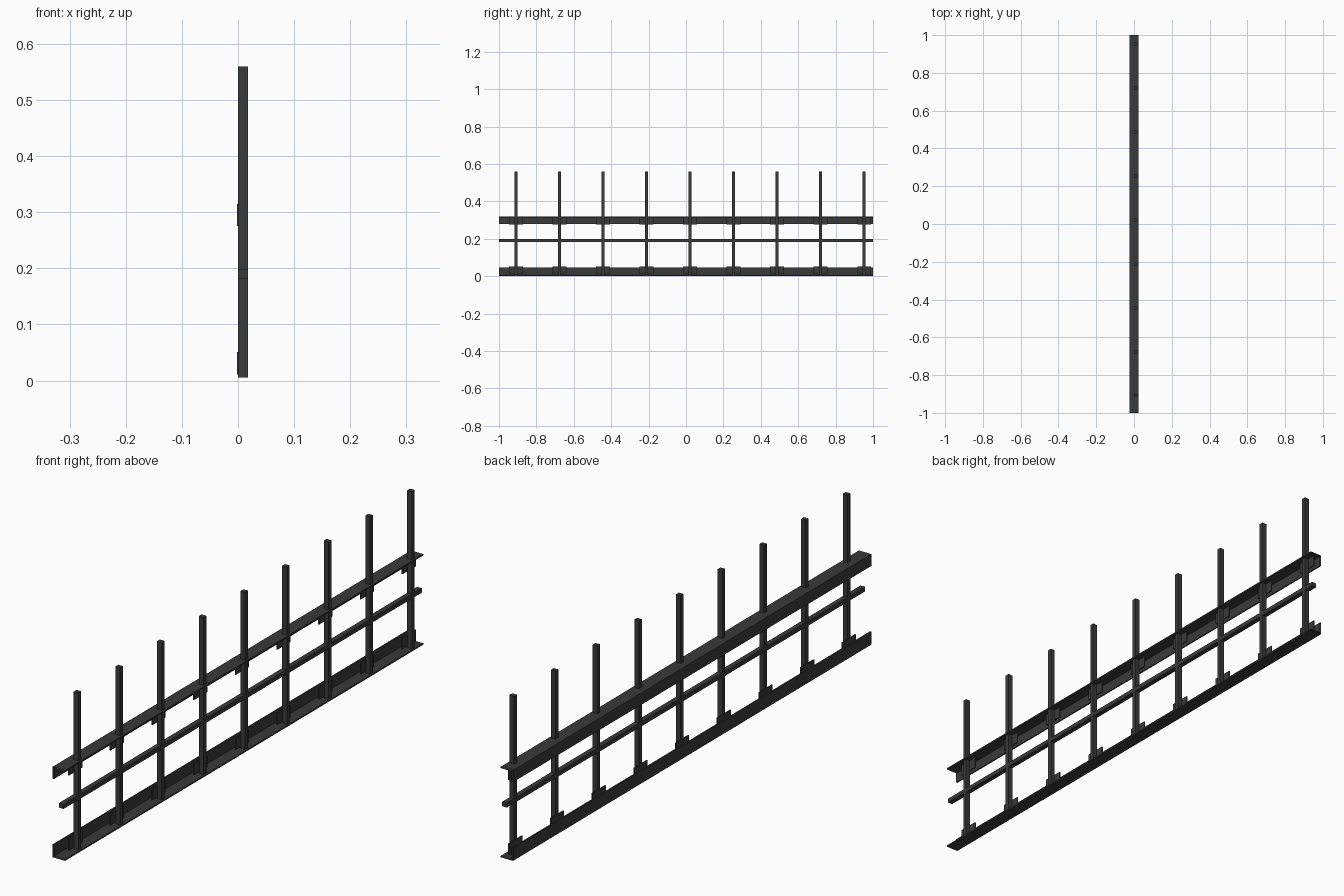
import bpy

cube = bpy.data.objects.get("Cube")
if cube:
    bpy.data.objects.remove(cube, do_unlink=True)

# Single dark metal colour
COLOR = (0.042, 0.042, 0.042, 1)
metal = bpy.data.materials.new("dark_metal")
metal.use_nodes = True
metal.diffuse_color = COLOR
metal.node_tree.nodes["Principled BSDF"].inputs["Base Color"].default_value = COLOR


def add_mesh(name, verts, faces):
    mesh = bpy.data.meshes.new(name)
    mesh.from_pydata(verts, [], faces)
    mesh.materials.append(metal)
    obj = bpy.data.objects.new(name, mesh)
    bpy.context.collection.objects.link(obj)
    return obj


def extrude_y(name, profile, y0, y1, capped=True):
    """Sweep a counter-clockwise (x, z) profile from y0 to y1."""
    n = len(profile)
    verts = [(x, y, z) for y in (y0, y1) for x, z in profile]
    faces = [(i, i + n, (i + 1) % n + n, (i + 1) % n) for i in range(n)]
    if capped:
        faces += [tuple(range(n)), tuple(reversed(range(n, 2 * n)))]
    return add_mesh(name, verts, faces)


def box(name, x0, x1, y0, y1, z0, z1):
    return extrude_y(name, [(x0, z0), (x1, z0), (x1, z1), (x0, z1)], y0, y1)


HALF = 0.024      # half width of the angle rails
THICK = 0.005     # wall of the angle rails
BAR = 0.018       # side of the square bars
RAIL_TOP = 0.32

# Angle rails with open ends: upright wall on -x, flange below or above
leg = 0.046
inner = THICK - HALF
extrude_y("bottom_rail",
          [(-HALF, 0), (HALF, 0), (HALF, THICK), (inner, THICK),
           (inner, leg), (-HALF, leg)], -1, 1, capped=False)
low, under = RAIL_TOP - 0.042, RAIL_TOP - THICK
extrude_y("top_rail",
          [(-HALF, low), (inner, low), (inner, under), (HALF, under),
           (HALF, RAIL_TOP), (-HALF, RAIL_TOP)], -1, 1, capped=False)

# Middle bar running through the posts
box("middle_bar", 0, BAR, -1, 1, 0.182, 0.198)

# Evenly spaced posts, each with a mounting plate at both rails
for i in range(9):
    y = -0.909 + i * 0.2327
    box(f"post_{i + 1}", 0, BAR, y - 0.008, y + 0.008, THICK, 0.56)
    for label, z in (("lower", 0.011), ("upper", 0.275)):
        box(f"{label}_plate_{i + 1}", -0.002, 0.002,
            y - 0.037, y + 0.037, z, z + 0.04)
